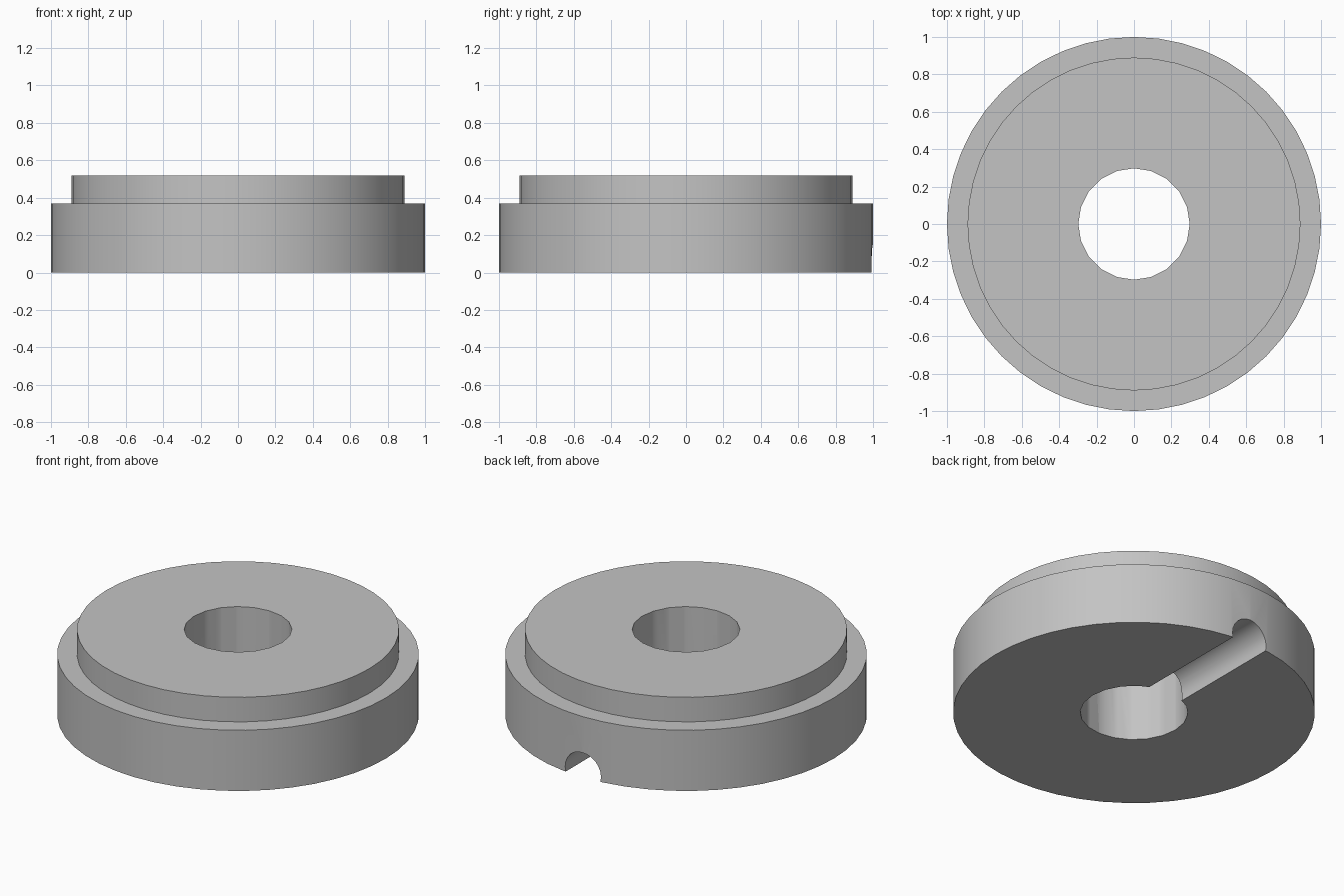
import bpy
import bmesh
from math import radians
from mathutils import Matrix

default = bpy.data.objects.get("Cube")
if default:
    bpy.data.objects.remove(default, do_unlink=True)

grey = bpy.data.materials.new("light grey")
grey.use_nodes = True
colour = (0.55, 0.55, 0.55, 1)
grey.diffuse_color = colour
grey.node_tree.nodes["Principled BSDF"].inputs["Base Color"].default_value = colour


def add_object(name, bm):
    bmesh.ops.recalc_face_normals(bm, faces=bm.faces)
    mesh = bpy.data.meshes.new(name)
    bm.to_mesh(mesh)
    bm.free()
    obj = bpy.data.objects.new(name, mesh)
    bpy.context.collection.objects.link(obj)
    mesh.materials.append(grey)
    return obj


def cylinder(name, radius, depth, sides, matrix):
    bm = bmesh.new()
    bmesh.ops.create_cone(bm, cap_ends=True, segments=sides, radius1=radius,
                          radius2=radius, depth=depth, matrix=matrix)
    return add_object(name, bm)


# Stepped disc turned from half of its cross-section
bm = bmesh.new()
profile = [(0, 0), (1, 0), (1, 0.37), (0.89, 0.37), (0.89, 0.52), (0, 0.52)]
points = [bm.verts.new((r, 0, z)) for r, z in profile]
edges = [bm.edges.new(pair) for pair in zip(points, points[1:])]
bmesh.ops.spin(bm, geom=points + edges, cent=(0, 0, 0), axis=(0, 0, 1),
               angle=radians(360), steps=48, use_merge=True)
bmesh.ops.remove_doubles(bm, verts=bm.verts, dist=0.0001)
disc = add_object("stepped_disc", bm)

# Centre bore, and the round-topped groove running from it to the back rim
bore = cylinder("bore_cutter", 0.298, 2, 20, Matrix())
groove = cylinder("groove_cutter", 0.121, 1.4, 24,
                  Matrix.Translation((0, 0.7, 0.029)) @ Matrix.Rotation(radians(90), 4, "X"))

bpy.context.view_layer.objects.active = disc
for cutter in (bore, groove):
    cutter.hide_render = True
    cut = disc.modifiers.new(cutter.name, "BOOLEAN")
    cut.operation = "DIFFERENCE"
    cut.solver = "EXACT"
    cut.object = cutter
    bpy.ops.object.modifier_apply(modifier=cut.name)
    bpy.data.objects.remove(cutter, do_unlink=True)

# Smooth round walls with crisp rims
bpy.ops.object.select_all(action="DESELECT")
disc.select_set(True)
bpy.ops.object.shade_smooth_by_angle(angle=radians(30))
